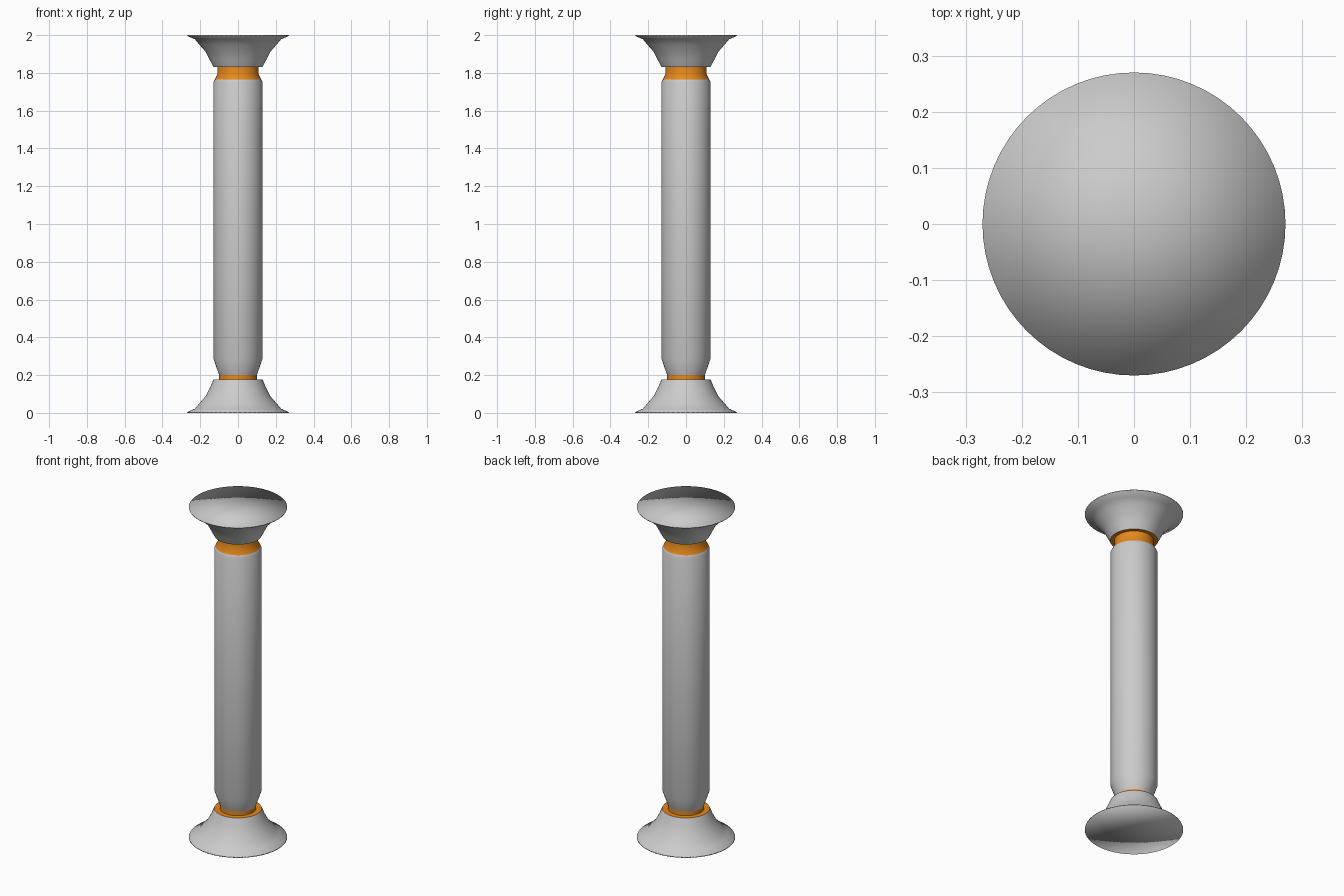
import bpy, bmesh, math

if "Cube" in bpy.data.objects:
    bpy.data.objects.remove(bpy.data.objects["Cube"])

SIDES = 64

orange = bpy.data.materials.new("orange_trim")
orange.diffuse_color = (0.8, 0.25, 0.01, 1)
orange.use_nodes = True
orange.node_tree.nodes["Principled BSDF"].inputs["Base Color"].default_value = orange.diffuse_color


def lathe(name, profile, material=None, sharp=None):
    """Revolve (radius, z) points around z; radius 0 becomes a pole."""
    bm = bmesh.new()
    rings = []
    for r, z in profile:
        if r == 0:
            rings.append([bm.verts.new((0, 0, z))] * SIDES)
        else:
            rings.append([bm.verts.new((r * math.cos(2 * math.pi * i / SIDES),
                                        r * math.sin(2 * math.pi * i / SIDES), z))
                          for i in range(SIDES)])
    for a, b in zip(rings, rings[1:]):
        for i in range(SIDES):
            j = (i + 1) % SIDES
            bm.faces.new(dict.fromkeys((a[i], a[j], b[j], b[i])))
    mesh = bpy.data.meshes.new(name)
    bm.to_mesh(mesh)
    bm.free()
    mesh.shade_smooth()
    if sharp:
        mesh.set_sharp_from_angle(angle=math.radians(sharp))
    if material:
        mesh.materials.append(material)
    obj = bpy.data.objects.new(name, mesh)
    bpy.context.collection.objects.link(obj)
    return obj


# Flared foot, mirrored in height for the capital
flare = [(0, 0), (0.27, 0), (0.268, 0.005), (0.228, 0.022), (0.205, 0.05),
         (0.17, 0.09), (0.15, 0.13), (0.13, 0.176)]
lathe("base", flare)
lathe("capital", [(r, 2 - z) for r, z in reversed(flare)])

# Shaft with tapered lower end and small top bevel
lathe("shaft", [(0.1, 0.2), (0.13, 0.287), (0.13, 1.75), (0.123, 1.764)])

# Orange collars, including the ledges they meet
lathe("lower_collar", [(0.13, 0.176), (0.1, 0.176), (0.1, 0.2)], orange, 40)
lathe("upper_collar", [(0.123, 1.764), (0.108, 1.795), (0.108, 1.832),
                       (0.13, 1.832)], orange, 40)
# close the gap between the upper ledge and the capital
bpy.data.objects["capital"].data.vertices[0].co.z = (
    bpy.data.objects["capital"].data.vertices[0].co.z)
for v in bpy.data.objects["capital"].data.vertices:
    if v.co.z < 1.83:
        v.co.z = 1.832
